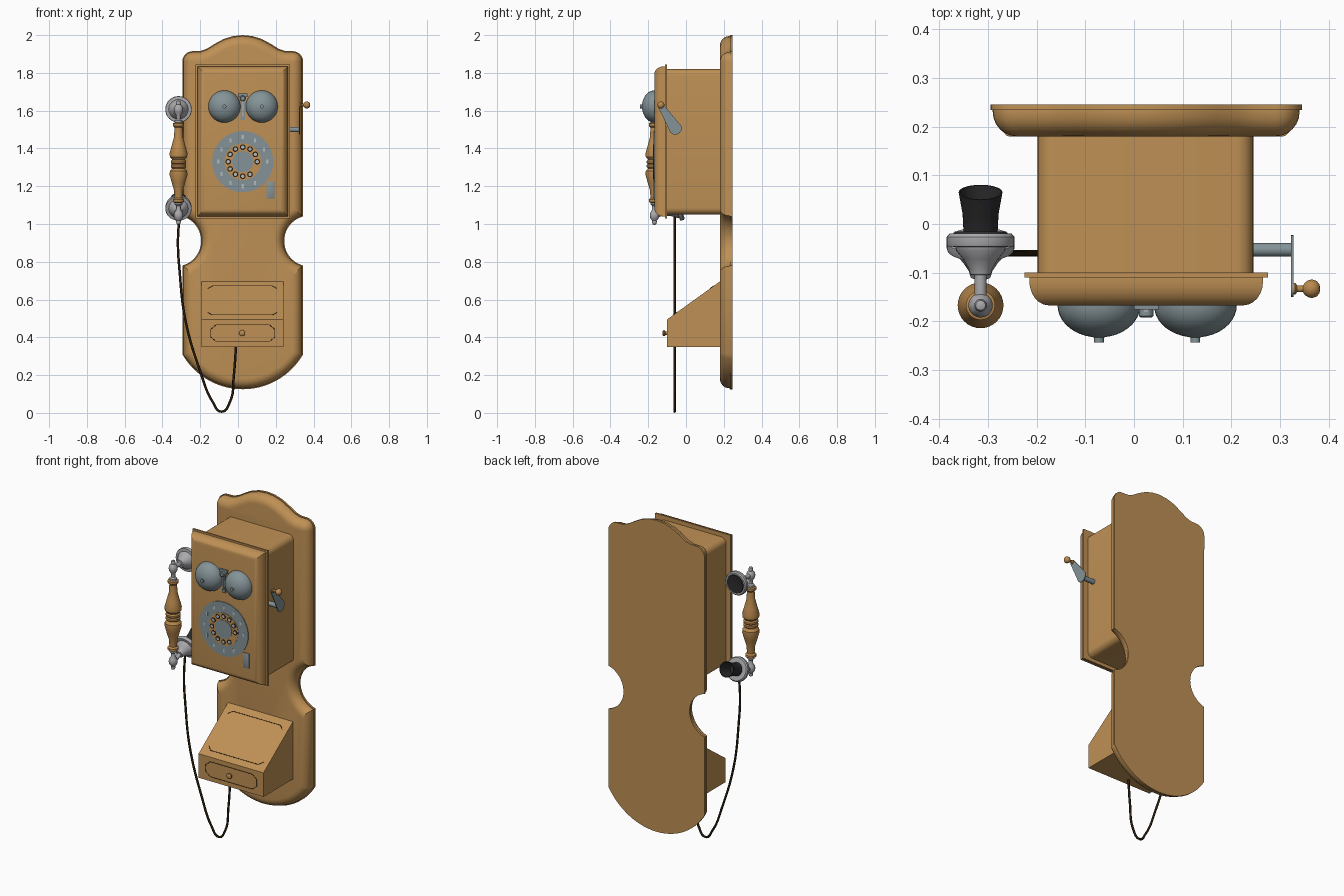
import bpy, bmesh
from math import sin, cos, pi, radians
from mathutils import Matrix, Vector

if "Cube" in bpy.data.objects:
    bpy.data.objects.remove(bpy.data.objects["Cube"])


def material(name, rgb):
    m = bpy.data.materials.new(name)
    m.use_nodes = True
    m.diffuse_color = (*rgb, 1)
    m.node_tree.nodes["Principled BSDF"].inputs["Base Color"].default_value = (*rgb, 1)
    return m


OAK = material("oak", (0.52, 0.28, 0.09))
TURNED = material("turned wood", (0.49, 0.25, 0.075))
SLATE = material("slate metal", (0.23, 0.29, 0.31))
SILVER = material("silver metal", (0.40, 0.40, 0.42))
BLACK = material("black", (0.025, 0.025, 0.026))
CORD = material("dark brown", (0.02, 0.011, 0.004))
PALE = material("pale enamel", (0.45, 0.5, 0.52))


def finish(obj, mat):
    obj.data.materials.append(mat)
    bpy.ops.object.select_all(action="DESELECT")
    obj.select_set(True)
    bpy.context.view_layer.objects.active = obj
    bpy.ops.object.shade_smooth_by_angle(angle=radians(35))
    return obj


def skin(name, rings, mat, matrix=Matrix()):
    """Bridge a list of equal point rings and cap both ends."""
    bm = bmesh.new()
    loops = [[bm.verts.new(matrix @ Vector(p)) for p in ring] for ring in rings]
    n = len(loops[0])
    for a, b in zip(loops, loops[1:]):
        for i in range(n):
            j = (i + 1) % n
            bm.faces.new((a[i], a[j], b[j], b[i]))
    bm.faces.new(loops[0])
    bm.faces.new(loops[-1])
    bmesh.ops.remove_doubles(bm, verts=bm.verts, dist=0.00005)
    bmesh.ops.recalc_face_normals(bm, faces=bm.faces)
    mesh = bpy.data.meshes.new(name)
    bm.to_mesh(mesh)
    bm.free()
    obj = bpy.data.objects.new(name, mesh)
    bpy.context.collection.objects.link(obj)
    return finish(obj, mat)


def inset(outline, d):
    """Move a clockwise outline inwards by d with mitred corners."""
    out = []
    for i, p in enumerate(outline):
        p, a, b = (Vector(q) for q in (p, outline[i - 1], outline[(i + 1) % len(outline)]))
        e, f = (p - a).normalized(), (b - p).normalized()
        m, k = Vector((e.y, -e.x)), Vector((f.y, -f.x))
        out.append(p + (m + k) * d / (1 + m.dot(k)))
    return out


def slab(name, outline, steps, mat, matrix=Matrix()):
    """Stack insets of an (x, z) outline at the given (inset, y) steps."""
    rings = [[(p[0], y, p[1]) for p in inset(outline, d)] for d, y in steps]
    return skin(name, rings, mat, matrix)


def lathe(name, profile, mat, matrix, n=32):
    rings = [[(max(r, 0.00001) * cos(2 * pi * i / n), max(r, 0.00001) * sin(2 * pi * i / n), h)
              for i in range(n)] for r, h in profile]
    return skin(name, rings, mat, matrix)


def tube(name, pts, radius, mat, cyclic=False, smooth=False):
    cu = bpy.data.curves.new(name, "CURVE")
    cu.dimensions = "3D"
    cu.bevel_depth, cu.bevel_resolution, cu.use_fill_caps = radius, 2, True
    if smooth:
        s = cu.splines.new("BEZIER")
        s.bezier_points.add(len(pts) - 1)
        for bp, p in zip(s.bezier_points, pts):
            bp.co = p
            bp.handle_left_type = bp.handle_right_type = "AUTO"
    else:
        s = cu.splines.new("POLY")
        s.points.add(len(pts) - 1)
        for sp, p in zip(s.points, pts):
            sp.co = (*p, 1)
    s.use_cyclic_u = cyclic
    obj = bpy.data.objects.new(name, cu)
    bpy.context.collection.objects.link(obj)
    cu.materials.append(mat)
    return obj


def rect(x0, x1, z0, z1):
    return [(x0, z0), (x0, z1), (x1, z1), (x1, z0)]


def arc(cx, cz, r, start, end, n):
    return [(cx + r * cos(radians(start + (end - start) * i / n)),
             cz + r * sin(radians(start + (end - start) * i / n))) for i in range(n + 1)]


def at(x, y, z, axis="Z", deg=0):
    return Matrix.Translation((x, y, z)) @ Matrix.Rotation(radians(deg), 4, axis)


MID = 0.025     # centre line of the cabinet
FRONT = -0.167  # front of the door

# Backboard: mirrored outline with crest, side notches and round foot
half = [(0, 2), (.05, 1.995), (.1, 1.98), (.15, 1.953), (.19, 1.928), (.225, 1.916)]
half += arc(.265, 1.86, .055, 90, 0, 6)
half += arc(.3545, .91, .1345, 105, 255, 20)
half += arc(0, .494, .369, -30, -90, 14)
board = [(MID + x, z) for x, z in half] + [(MID - x, z) for x, z in half[-2:0:-1]]
round_over = [(.055 - .05 * cos(t * pi / 12), .23 - .05 * sin(t * pi / 12)) for t in range(7)]
slab("backboard", board, [(0, .245), (0, .234), (.005, .234)] + round_over, OAK)

# Cabinet box with rounded corners
r = .035
box = []
for cx, cz, a in ((.245 - r, 1.82 - r, 90), (.245 - r, 1.05 + r, 0),
                  (-.198 + r, 1.05 + r, -90), (-.198 + r, 1.82 - r, 180)):
    box += arc(cx, cz, r, a, a - 90, 6)
slab("cabinet", box, [(0, .185), (0, -.105)], OAK)

# Door with a thin rim and rounded front edge
door_round = [(.05 - .04 * cos(t * pi / 12), -.117 - .05 * sin(t * pi / 12)) for t in range(7)]
slab("door", rect(-.225, .275, 1.03, 1.845), [(0, -.1), (0, -.11), (.01, -.11)] + door_round, OAK)

# Bells and hammer
dome = [(.085 * cos(t * pi / 20), .066 * sin(t * pi / 20)) for t in range(10)]
for side, x in (("right", -.072), ("left", .126)):
    lathe(side + "_bell", [(.085, -.002)] + dome + [(.01, .066), (.01, .076), (0, .076)],
          SLATE, at(x, FRONT, 1.622, "X", 90))
slab("hammer_plate", rect(MID - .011, MID + .011, 1.55, 1.69), [(0, FRONT), (0, FRONT - .007)], SLATE)
slab("hammer_bar", rect(MID - .025, MID + .025, 1.672, 1.69), [(0, FRONT), (0, FRONT - .009)], SLATE)
slab("hammer_rod", rect(MID - .004, MID + .004, 1.57, 1.68), [(0, FRONT), (0, FRONT - .014)], SILVER)
lathe("hammer_head", [(.015, 0), (.015, .022), (.011, .025), (0, .025)], SLATE, at(MID, FRONT, 1.665, "X", 90), 16)


# Dial: stacked thin discs, finger holes and marks
def disc(name, x, z, radius, top, mat, n=24):
    lathe(name, [(radius, 0), (radius, top), (0, top)], mat, at(x, FRONT, z, "X", 90), n)


DZ = 1.33
disc("dial_plate", MID, DZ, .162, .004, SLATE, 48)
disc("finger_wheel", MID, DZ, .097, .006, OAK, 40)
disc("dial_centre", MID, DZ, .056, .008, SLATE, 32)
for k in range(12):
    if k == 11:
        continue
    c, s = cos(k * pi / 6), sin(k * pi / 6)
    x, z = MID + .077 * c, DZ + .077 * s
    disc("finger_hole", x, z, .015, .007, CORD, 16)
    disc("finger_hole_inner", x, z, .009, .008, PALE, 12)
    x, z = MID + .13 * c, DZ + .13 * s
    slab("dial_mark", rect(x - .006, x + .006, z - .011, z + .011), [(0, FRONT), (0, FRONT - .005)], PALE)
slab("finger_stop", rect(.152, .192, 1.135, 1.225), [(0, FRONT), (0, FRONT - .004), (.004, FRONT - .006)], SLATE)

# Crank on the left side: shaft, teardrop arm and knob
lathe("crank_shaft", [(.014, 0), (.014, .083)], SLATE, at(.242, -.053, 1.5, "Y", 90), 20)
arm = arc(-.057, 1.507, .034, 22, -142, 14) + arc(-.135, 1.628, .015, 202, 38, 10)
slab("crank_arm", arm, [(0, -.327), (0, -.322)], SLATE, at(0, 0, 0, "Z", 90))
lathe("crank_knob", [(.012, 0), (.012, .006), (.007, .01), (.007, .022), (.013, .026), (.018, .034),
                     (.019, .041), (.016, .05), (.009, .056), (0, .057)],
      TURNED, at(.325, -.133, 1.63, "Y", 90), 24)

# Handset: turned grip, silver finials, ear cup and mouthpiece
HX = -.315
lathe("handset_grip", [(.02, 1.112), (.03, 1.117), (.03, 1.13), (.021, 1.138), (.024, 1.18), (.036, 1.22),
                       (.047, 1.26), (.046, 1.28), (.034, 1.295), (.041, 1.302), (.041, 1.312), (.036, 1.318),
                       (.041, 1.324), (.041, 1.334), (.034, 1.341), (.046, 1.355), (.047, 1.375),
                       (.036, 1.415), (.024, 1.46), (.021, 1.51), (.03, 1.52), (.03, 1.533), (.02, 1.537)],
      TURNED, at(HX, FRONT, 0))
finial = [(.02, 0), (.02, .012), (.012, .02), (.012, .04), (.022, .055), (.025, .07), (.022, .085),
          (.012, .097), (.013, .104), (.01, .116), (0, .12)]
lathe("upper_finial", finial, SILVER, at(HX, FRONT, 1.535), 24)
lathe("lower_finial", finial, SILVER, at(HX, FRONT, 1.115, "X", 180), 24)
cup = [(.012, 0), (.012, .062), (.021, .063), (.024, .075), (.036, .095), (.05, .112), (.052, .12),
       (.068, .121), (.07, .126), (.07, .14), (.064, .147), (0, .147)]
upper, lower = at(HX, FRONT, 1.607, "X", -90), at(HX, FRONT, 1.04, "X", -70)
lathe("ear_cup", cup, SILVER, upper)
lathe("ear_pad", [(.055, .145), (.053, .152), (.03, .15), (0, .148)], BLACK, upper)
lathe("mouth_cup", cup, SILVER, lower)
lathe("mouth_horn", [(.04, .14), (.035, .16), (.037, .2), (.045, .247), (.042, .247), (.033, .2),
                     (.028, .165), (0, .16)], BLACK, lower)

# Hanging cord
tube("cord", [(x, -.06, z) for x, z in
              ((-.31, 1.05), (-.318, .9), (-.31, .76), (-.278, .49), (-.2, .22), (-.135, .06),
               (-.087, .007), (-.042, .06), (-.022, .2), (-.01, .36))], .0065, CORD, smooth=True)

# Slanted lower box, grooves and knob
slab("drawer_box", [(-.1, .35), (-.1, .495), (.185, .7), (.185, .35)], [(0, -.24), (0, .193)],
     OAK, at(0, 0, 0, "Z", 90))


def slope(x, z):
    return (x, -.1 + (z - .495) * .285 / .205, z)


for name, edge, step in (("upper_groove", .672, -.014), ("lower_groove", .518, .014)):
    tube(name, [slope(-.16, edge + step), slope(-.135, edge), slope(.182, edge), slope(.207, edge + step)],
         .0018, CORD)
tube("drawer_groove", [(MID + a * x, -.1, .422 + b * z) for a, b, x, z in
                       ((-1, -1, .17, .02), (-1, 1, .17, .02), (-1, 1, .14, .045), (1, 1, .14, .045),
                        (1, 1, .17, .02), (1, -1, .17, .02), (1, -1, .14, .045), (-1, -1, .14, .045))],
     .0015, CORD, cyclic=True)
lathe("drawer_knob", [(.009, 0), (.009, .008), (.016, .013), (.016, .019), (.01, .024), (0, .025)],
      TURNED, at(MID - .003, -.1, .422, "X", 90), 20)
